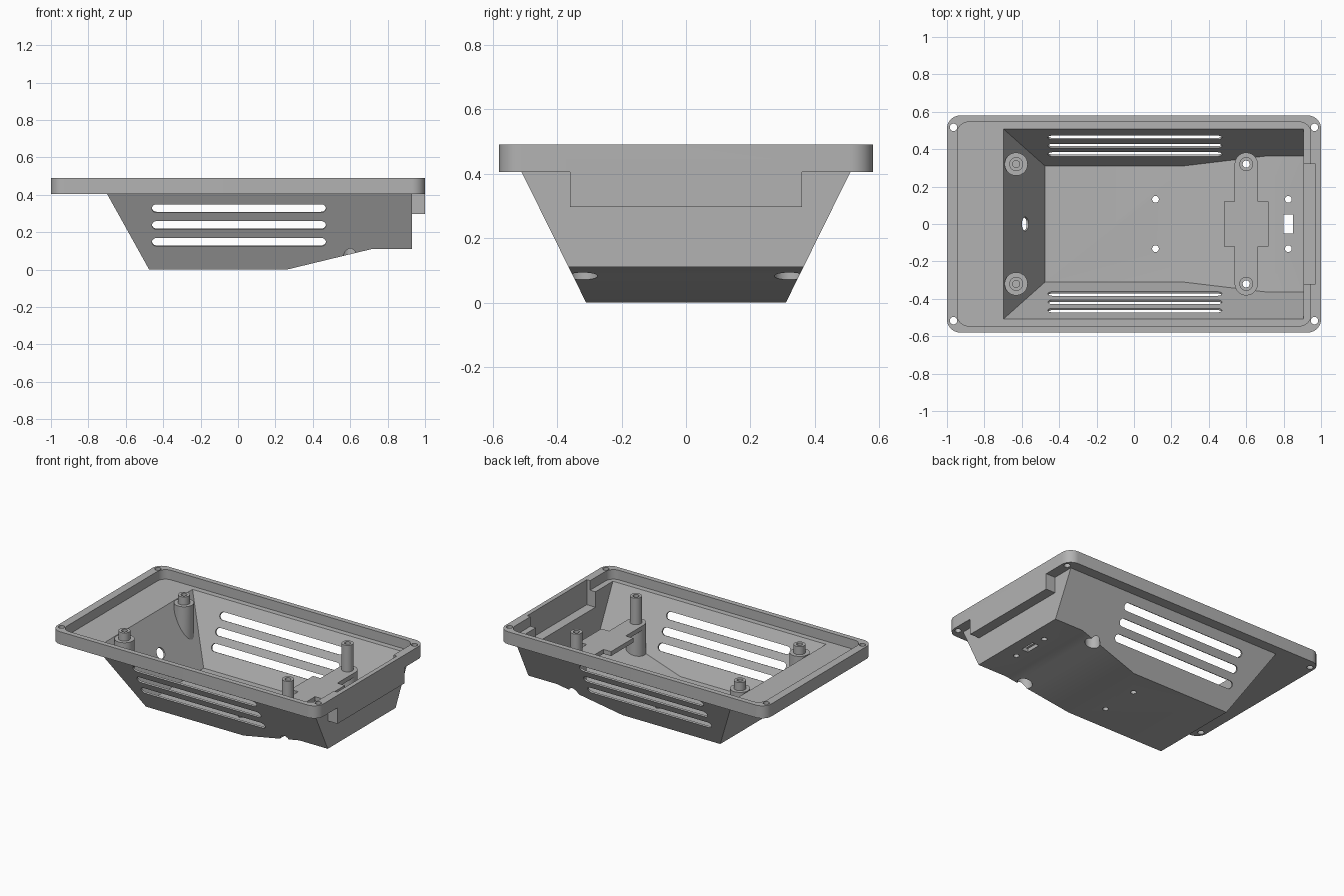
import bpy, bmesh, math
from mathutils import Matrix, Vector

if "Cube" in bpy.data.objects:
    bpy.data.objects.remove(bpy.data.objects["Cube"])

SY, SX = 0.494, 0.556          # outward slope of the long walls and the end wall
FLOOR = 0.425                  # level of the shelf inside the rim


def make(name, verts, faces):
    me = bpy.data.meshes.new(name)
    me.from_pydata(verts, [], faces)
    bm = bmesh.new()
    bm.from_mesh(me)
    bmesh.ops.recalc_face_normals(bm, faces=bm.faces)
    bm.to_mesh(me)
    bm.free()
    ob = bpy.data.objects.new(name, me)
    bpy.context.collection.objects.link(ob)
    return ob


def loft(name, low, high):
    """Solid between two loops with the same number of points."""
    n = len(low)
    faces = [tuple(range(n)), tuple(range(n, 2 * n))]
    faces += [(i, (i + 1) % n, n + (i + 1) % n, n + i) for i in range(n)]
    return make(name, [tuple(v) for v in low + high], faces)


def rounded(name, hx, hy, r, z0, z1, m=Matrix(), seg=10):
    """Prism over a rounded rectangle; a circle when hx = hy = r."""
    pts = []
    for k, (sx, sy) in enumerate([(1, 1), (-1, 1), (-1, -1), (1, -1)]):
        for i in range(seg + 1):
            a = math.pi / 2 * (k + i / seg)
            pts.append((sx * (hx - r) + r * math.cos(a), sy * (hy - r) + r * math.sin(a)))
    clean = [p for i, p in enumerate(pts) if math.dist(p, pts[i - 1]) > 1e-5]
    return loft(name, [m @ Vector((x, y, z0)) for x, y in clean],
                [m @ Vector((x, y, z1)) for x, y in clean])


def cyl(name, x, y, r, z0, z1):
    return rounded(name, r, r, r, z0, z1, Matrix.Translation((x, y, 0)), 8)


def box(name, x0, x1, y0, y1, z0, z1):
    c = [(x0, y0), (x1, y0), (x1, y1), (x0, y1)]
    return loft(name, [(x, y, z0) for x, y in c], [(x, y, z1) for x, y in c])


def tub(name, lift, right, top):
    """Sloped tub with a ramp in its underside."""
    h = top - lift
    prof = [(-0.475, 0), (0.26, 0), (0.715, 0.11), (right, 0.11), (right, h), (-0.475 - SX * h, h)]
    sides = [[(x, s * (0.31 + SY * z), z + lift) for x, z in prof] for s in (-1, 1)]
    return loft(name, *sides)


def boolean(target, op, *tools):
    for tool in tools:
        mod = target.modifiers.new("cut", 'BOOLEAN')
        mod.operation, mod.solver, mod.object = op, 'EXACT', tool
        bpy.context.view_layer.objects.active = target
        bpy.ops.object.modifier_apply(modifier=mod.name)
        bpy.data.objects.remove(tool)


# Shell: flange, tub and the connector housing at the right end
case = rounded("enclosure", 1.0, 0.58, 0.07, 0.405, 0.49)
boolean(case, 'UNION', tub("tub", 0, 0.93, 0.415),
        box("housing", 0.91, 1.0, -0.36, 0.36, 0.297, 0.44))
# Hollow it out: rim recess, cavity, connector notch
boolean(case, 'DIFFERENCE', rounded("recess", 0.945, 0.545, 0.06, FLOOR, 0.6),
        tub("cavity", 0.025, 0.905, FLOOR + 0.01),
        box("notch", 0.89, 0.97, -0.32, 0.32, 0.32, 0.6))

# Screw posts, trimmed to the tub, and the cross-shaped bridge between the right pair
posts = box("posts", 0.48, 0.72, -0.12, 0.12, 0.27, 0.30)
boolean(posts, 'UNION', box("arm", 0.537, 0.663, -0.32, 0.32, 0.27, 0.30))
for s in (-1, 1):
    for x, top in ((-0.63, FLOOR), (0.6, 0.30)):
        boolean(posts, 'UNION', cyl("boss", x, s * 0.32, 0.062, 0.0, top),
                cyl("collar", x, s * 0.32, 0.037, top - 0.05, 0.48))
boolean(posts, 'INTERSECT', tub("trim", 0.004, 0.92, 0.55))
boolean(case, 'UNION', posts)

# Holes
wall = math.pi / 2 + math.atan(SY)
for s in (-1, 1):
    for x in (-0.965, 0.965):
        boolean(case, 'DIFFERENCE', cyl("corner_hole", x, s * 0.517, 0.02, 0.3, 0.6))
    for x in (0.115, 0.825):
        boolean(case, 'DIFFERENCE', cyl("floor_hole", x, s * 0.132, 0.018, -0.1, 0.2))
    boolean(case, 'DIFFERENCE', cyl("blind_hole", -0.63, s * 0.32, 0.019, 0.36, 0.6),
            cyl("counterbore", 0.6, s * 0.32, 0.046, -0.1, 0.25),
            cyl("screw_hole", 0.6, s * 0.32, 0.019, 0.2, 0.6))
    # Vent slots square to the sloping side walls
    for z in (0.147, 0.237, 0.327):
        m = Matrix.Translation((0.005, s * (0.31 + SY * z), z)) @ Matrix.Rotation(-s * wall, 4, 'X')
        boolean(case, 'DIFFERENCE', rounded("slot", 0.465, 0.025, 0.025, -0.05, 0.05, m))
boolean(case, 'DIFFERENCE', box("switch_hole", 0.80, 0.85, -0.052, 0.052, 0.0, 0.2))
m = Matrix.Translation((-0.475 - SX * 0.21, 0, 0.21)) @ Matrix.Rotation(-math.pi / 2 - math.atan(SX), 4, 'Y')
boolean(case, 'DIFFERENCE', rounded("cable_hole", 0.037, 0.037, 0.037, -0.06, 0.06, m))

# One grey plastic
grey = bpy.data.materials.new("grey plastic")
grey.diffuse_color = (0.45, 0.45, 0.45, 1)
grey.use_nodes = True
grey.node_tree.nodes["Principled BSDF"].inputs["Base Color"].default_value = grey.diffuse_color
case.data.materials.clear()
case.data.materials.append(grey)
for p in case.data.polygons:
    p.material_index = 0
bpy.ops.object.select_all(action='DESELECT')
case.select_set(True)
bpy.context.view_layer.objects.active = case
bpy.ops.object.shade_smooth_by_angle(angle=math.radians(25))
